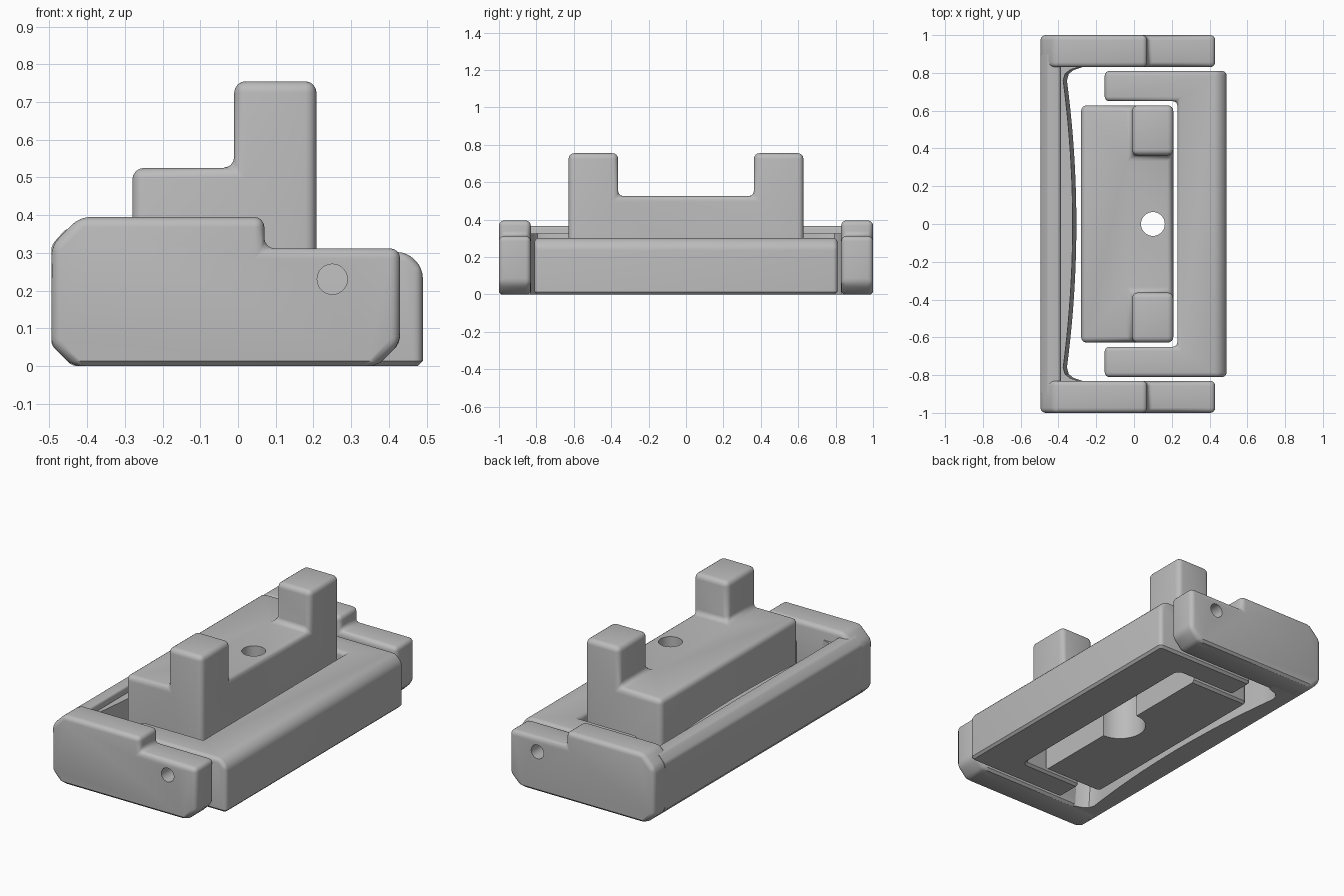
import bpy, bmesh
from mathutils import Vector

if "Cube" in bpy.data.objects:
    bpy.data.objects.remove(bpy.data.objects["Cube"], do_unlink=True)

GREY = (0.5, 0.5, 0.5, 1)
mat = bpy.data.materials.new("plain grey")
mat.use_nodes = True
mat.diffuse_color = GREY
mat.node_tree.nodes["Principled BSDF"].inputs["Base Color"].default_value = GREY


def prism(points, axis, lo, hi):
    """Extrude a closed profile: xz points along y, or xy points along z."""
    place = (lambda a, b, c: (a, c, b)) if axis == "y" else (lambda a, b, c: (a, b, c))
    bm = bmesh.new()
    face = bm.faces.new([bm.verts.new(place(a, b, lo)) for a, b in points])
    new = bmesh.ops.extrude_face_region(bm, geom=[face])["geom"]
    shift = Vector(place(0, 0, hi - lo))
    bmesh.ops.translate(bm, vec=shift, verts=[v for v in new if isinstance(v, bmesh.types.BMVert)])
    bmesh.ops.recalc_face_normals(bm, faces=bm.faces)
    return bm


def sharp(bm, at_bottom):
    return [e for e in bm.edges if e.calc_face_angle(0) > 0.4
            and all(v.co.z < 0.001 for v in e.verts) == at_bottom]


def soften(bm, radius):
    """Round the upper edges and put a small chamfer round the base."""
    bmesh.ops.bevel(bm, geom=sharp(bm, False), offset=radius, segments=4, profile=0.5,
                    affect="EDGES", clamp_overlap=True)
    bmesh.ops.bevel(bm, geom=sharp(bm, True), offset=0.013, segments=1, profile=0.5,
                    affect="EDGES", clamp_overlap=False)


def finish(name, bm):
    bmesh.ops.recalc_face_normals(bm, faces=bm.faces)
    me = bpy.data.meshes.new(name)
    bm.to_mesh(me)
    bm.free()
    ob = bpy.data.objects.new(name, me)
    bpy.context.collection.objects.link(ob)
    me.materials.append(mat)
    return ob


def cut(ob, cutter):
    cutter.hide_render = True
    mod = ob.modifiers.new("cut", "BOOLEAN")
    mod.operation, mod.solver, mod.object = "DIFFERENCE", "EXACT", cutter
    bpy.context.view_layer.objects.active = ob
    bpy.ops.object.modifier_apply(modifier=mod.name)
    bpy.data.objects.remove(cutter, do_unlink=True)


def rod(radius, depth, loc, rot=(0, 0, 0)):
    bpy.ops.mesh.primitive_cylinder_add(vertices=40, radius=radius, depth=depth,
                                        location=loc, rotation=rot)
    return bpy.context.object


def box(x0, x1, y, z0, z1):
    return prism([(x0, -y), (x1, -y), (x1, y), (x0, y)], "z", z0, z1)


parts = []

# Stepped end arms with pin holes
arm = [(-.44, 0), (.37, 0), (.43, .06), (.43, .312), (.07, .312), (.07, .395),
       (-.42, .395), (-.495, .32), (-.495, .055)]
for name, lo, hi in (("front_arm", -1, -.83), ("back_arm", .83, 1)):
    bm = prism(arm, "y", lo, hi)
    soften(bm, .027)
    ob = finish(name, bm)
    cut(ob, rod(.04, .3, (.25, (lo + hi) / 2, .23), (1.5708, 0, 0)))
    parts.append(ob)

# Long bar joining the arms: raised lip and bowed inner body
lip = [(-.44, 0), (-.39, 0), (-.39, .365), (-.455, .365), (-.495, .32), (-.495, .055)]
bm = prism(lip, "y", -.9, .9)
bmesh.ops.bevel(bm, geom=[e for e in bm.edges if e.calc_face_angle(0) > .4
                          and abs(e.verts[0].co.y - e.verts[1].co.y) > 1],
                offset=.012, segments=3, profile=.5, affect="EDGES", clamp_overlap=True)
parts.append(finish("side_bar_lip", bm))

ys = [-.76 + 1.52 * i / 20 for i in range(21)]
bow = [(-.305 - .05 * (y / .76) ** 2, y) for y in ys]
corner = [(-.345, .795), (-.32, .815), (-.27, .832), (-.27, .87), (-.42, .87)]
plan = [(x, -y) for x, y in reversed(corner)] + bow + corner
bm = prism(plan, "z", 0, .325)
for v in bm.verts:
    if v.co.z > .1 and v.co.x > -.4:
        v.co.x -= .02
parts.append(finish("side_bar_body", bm))

# C-shaped inner frame with a chamfered outer top edge
c_plan = [(-.155, -.81), (.49, -.81), (.49, .81), (-.155, .81),
          (-.155, .65), (.23, .65), (.23, -.65), (-.155, -.65)]
bm = prism(c_plan, "z", 0, .302)
ridge = [e for e in bm.edges if all(v.co.x > .48 and v.co.z > .29 for v in e.verts)]
bmesh.ops.bevel(bm, geom=ridge, offset=.042, segments=1, profile=.5, affect="EDGES")
soften(bm, .024)
parts.append(finish("inner_frame", bm))

# Centre block with two raised posts
bm = box(-.28, .208, .628, 0, .525)
for co, no in (((-.01, 0, 0), (1, 0, 0)), ((0, .363, 0), (0, 1, 0)), ((0, -.363, 0), (0, 1, 0))):
    bmesh.ops.bisect_plane(bm, geom=bm.verts[:] + bm.edges[:] + bm.faces[:],
                           plane_co=co, plane_no=no)
tops = [f for f in bm.faces if f.normal.z > .9 and f.calc_center_median().x > 0
        and abs(f.calc_center_median().y) > .4]
for f in bmesh.ops.extrude_discrete_faces(bm, faces=tops)["faces"]:
    # walls are built between the lifted cap and the rim it left open
    for v in f.verts:
        v.co.z = .755
    for e in list(f.edges):
        low = [next(w for w in bm.verts if w not in f.verts
                    and (w.co - Vector((v.co.x, v.co.y, .525))).length < 1e-4) for v in e.verts]
        loop = [e.verts[0], e.verts[1], low[1], low[0]]
        if not any(set(loop) == set(g.verts) for g in bm.faces):
            bm.faces.new(loop)
bmesh.ops.recalc_face_normals(bm, faces=bm.faces)
bmesh.ops.dissolve_limit(bm, angle_limit=.02, verts=bm.verts, edges=bm.edges)
soften(bm, .03)
block = finish("centre_block", bm)
cut(block, rod(.063, 2, (.1, 0, .3)))
cut(block, rod(.14, .5, (.1, 0, 0)))
cut(block, finish("relief_cutter", box(.1, .3, .8, -.1, .16)))
parts.append(block)

# Smooth rounded edges while keeping the corners crisp
bpy.ops.object.select_all(action="DESELECT")
for ob in parts:
    ob.select_set(True)
bpy.context.view_layer.objects.active = block
bpy.ops.object.shade_smooth_by_angle(angle=.6)
